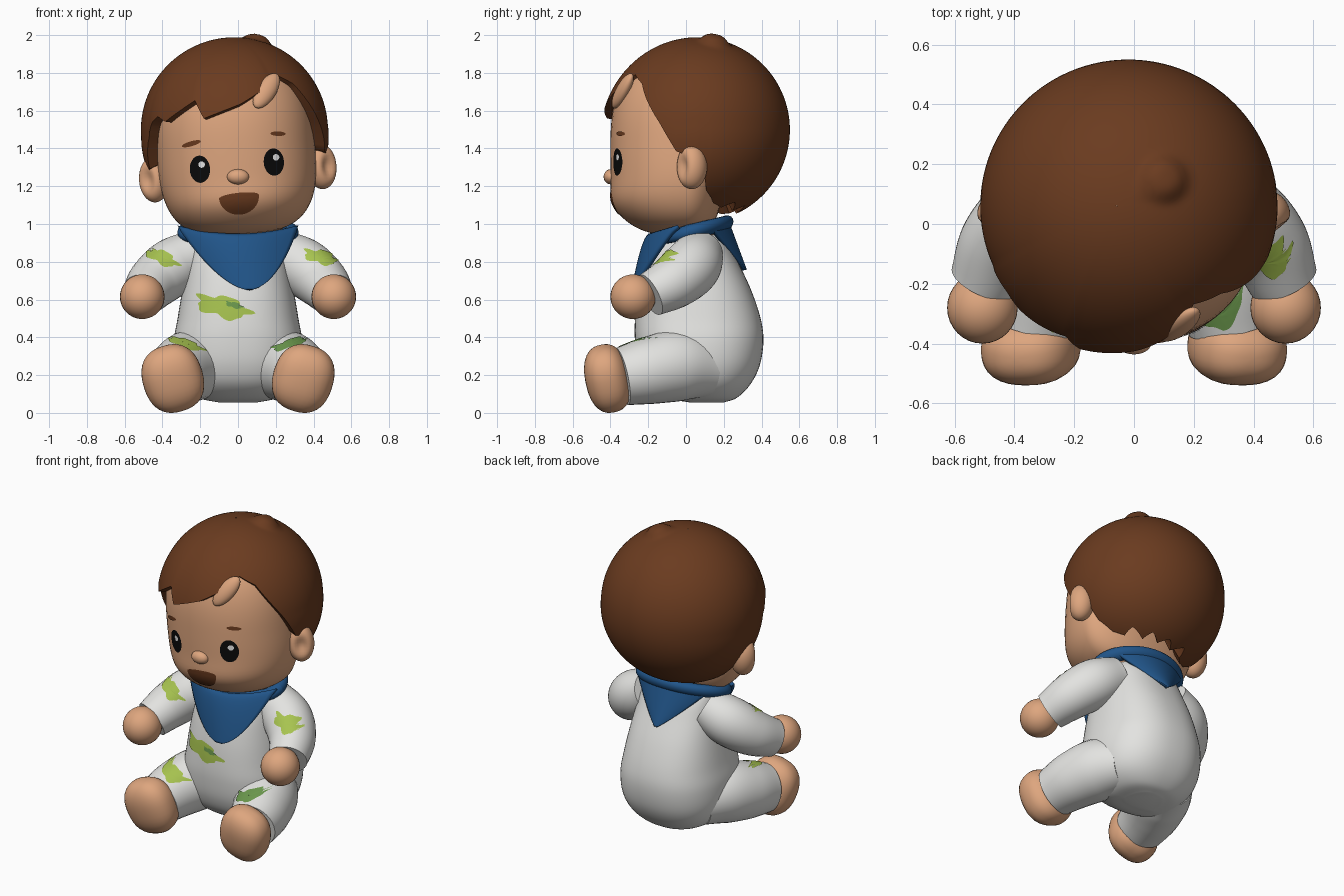
import bpy, bmesh
from math import sin, cos, pi, radians, asin, exp
from mathutils import Vector, Matrix, Euler
from mathutils.bvhtree import BVHTree

cube = bpy.data.objects.get("Cube")
if cube:
    bpy.data.objects.remove(cube)


def material(name, r, g, b):
    m = bpy.data.materials.new(name)
    m.use_nodes = True
    m.diffuse_color = (r, g, b, 1)
    node = next(n for n in m.node_tree.nodes if n.type == 'BSDF_PRINCIPLED')
    node.inputs["Base Color"].default_value = (r, g, b, 1)
    node.inputs["Roughness"].default_value = 0.7
    return m


SKIN = material("skin", .73, .38, .21)
HAIR = material("hair brown", .145, .044, .014)
CLOTH = material("suit white", .77, .77, .75)
BLUE = material("scarf blue", .015, .09, .25)
LIME = material("lime green", .39, .55, .08)
GREEN = material("leaf green", .15, .32, .075)
BLACK = material("eye black", .003, .003, .003)
SHINE = material("eye shine", .8, .8, .8)

# The head leans a little to one side
HEAD = (Matrix.Translation((.02, 0, 1)) @ Matrix.Rotation(radians(-4.5), 4, 'Y')
        @ Matrix.Translation((0, 0, -1)))
parts = []


def finish(name, bm, mat, matrix=None):
    """Turn a bmesh into an object and return a tree for projecting onto it."""
    if matrix:
        bm.transform(matrix)
    bmesh.ops.recalc_face_normals(bm, faces=bm.faces)
    tree = BVHTree.FromBMesh(bm)
    mesh = bpy.data.meshes.new(name)
    bm.to_mesh(mesh)
    bm.free()
    mesh.materials.append(mat)
    ob = bpy.data.objects.new(name, mesh)
    bpy.context.scene.collection.objects.link(ob)
    parts.append(ob)
    return tree


def loft(name, rings, mat, matrix=None, caps=True, closed=True):
    bm = bmesh.new()
    rows = [[bm.verts.new(p) for p in ring] for ring in rings]
    n = len(rows[0])
    for a, b in zip(rows, rows[1:]):
        for i in range(n if closed else n - 1):
            j = (i + 1) % n
            bm.faces.new((a[i], a[j], b[j], b[i]))
    if caps:
        bm.faces.new(rows[0])
        bm.faces.new(rows[-1])
    return finish(name, bm, mat, matrix)


def spline(points, steps=6):
    """Smooth curve through tuples of any length."""
    pts = [Vector(p) for p in points]
    pts = [2 * pts[0] - pts[1]] + pts + [2 * pts[-1] - pts[-2]]
    out = []
    for a, b, c, d in zip(pts, pts[1:], pts[2:], pts[3:]):
        for k in range(steps):
            t = k / steps
            out.append(.5 * (2 * b + (c - a) * t + (2 * a - 5 * b + 4 * c - d) * t * t
                             + (3 * b - a - 3 * c + d) * t ** 3))
    return out + [pts[-2]]


def oval(z, rx, front, back, cy=0, power=2.0, n=64):
    """Horizontal rounded ring with separate front and back depth."""
    ring = []
    for i in range(n):
        c, s = cos(2 * pi * i / n), sin(2 * pi * i / n)
        x = abs(c) ** (2 / power) * (1 if c > 0 else -1)
        y = abs(s) ** (2 / power)
        ring.append((rx * x, cy + (back * y if s > 0 else -front * y), z))
    return ring


def limb(name, points, mat, n=32):
    path = spline(points, 8)
    rings = []
    for i, p in enumerate(path):
        t = (path[min(i + 1, len(path) - 1)] - path[max(i - 1, 0)]).to_3d().normalized()
        u = t.cross(Vector((0, 0, 1))).normalized()
        v = u.cross(t)
        rings.append([p.to_3d() + p[3] * (u * cos(2 * pi * k / n) + v * sin(2 * pi * k / n))
                      for k in range(n)])
    return loft(name, rings, mat)


def ball(name, centre, radii, mat, rot=(0, 0, 0), matrix=None, power=2.0, dent=None):
    bm = bmesh.new()
    bmesh.ops.create_uvsphere(bm, u_segments=32, v_segments=20, radius=1)
    for v in bm.verts:
        v.co /= sum(abs(c) ** power for c in v.co) ** (1 / power)
        if dent:
            d = Vector(dent).normalized()
            v.co -= d * .5 * exp(-((v.co - d).length / .5) ** 2)
    place = (Matrix.Translation(centre) @ Euler([radians(a) for a in rot]).to_matrix().to_4x4()
             @ Matrix.Diagonal((*radii, 1)))
    return finish(name, bm, mat, (matrix or Matrix()) @ place)


def decal(name, tree, x, z, rx, rz, mat, tilt=0, wobble=0, top=1, lift=.004, n=48):
    """Thin painted patch laid on a surface from the front."""
    bm = bmesh.new()
    rows = []
    ca, sa = cos(radians(tilt)), sin(radians(tilt))
    for k in (.02, .2, .4, .6, .8, 1):
        row = []
        for i in range(n):
            a = 2 * pi * i / n
            r = k * (1 + wobble * (sin(5 * a + 1) + .6 * sin(8 * a)))
            px, pz = rx * r * cos(a), rz * r * sin(a) * (top if sin(a) > 0 else 1)
            start = Vector((x + px * ca - pz * sa, -2, z + px * sa + pz * ca))
            hit, normal, _, _ = tree.ray_cast(start, Vector((0, 1, 0)))
            row.append(bm.verts.new(hit + normal * lift) if hit else None)
        rows.append(row)
    for a, b in zip(rows, rows[1:]):
        for i in range(n):
            quad = (a[i], a[i - 1], b[i - 1], b[i])
            if all(quad):
                bm.faces.new(quad)
    if all(rows[0]):
        bm.faces.new(rows[0])
    finish(name, bm, mat)


# Torso: height, half width, front depth, back depth
torso = [(.055, .1, .03, .15), (.08, .21, .15, .22), (.15, .295, .25, .29),
         (.25, .335, .3, .34), (.38, .34, .32, .36), (.5, .32, .32, .345),
         (.65, .295, .305, .295), (.8, .265, .27, .225), (.92, .23, .2, .165), (1, .15, .12, .1)]
body = loft("torso", [oval(*p, cy=.05, power=2.4) for p in spline(torso)], CLOTH)
decal("belly_patch", body, -.08, .56, .14, .055, LIME, -14, .17)
decal("belly_patch_dark", body, -.02, .57, .045, .015, GREEN, -15, .15, lift=.008)

# Arms, hands, legs and feet
for side, s in (("left", 1), ("right", -1)):
    arm = limb(side + "_sleeve", [(s * .2, .07, .85, .13), (s * .34, .03, .775, .153),
                                  (s * .44, -.06, .695, .142), (s * .5, -.19, .625, .118)], CLOTH)
    ball(side + "_hand", (s * .507, -.28, .615), (.118, .12, .118), SKIN)
    decal(side + "_sleeve_patch", arm, .44 if s > 0 else -.405, .822, .092, .035, LIME,
          -14 if s > 0 else -26, .18)
    leg = limb(side + "_leg", [(s * .17, .12, .24, .155), (s * .24, -.04, .25, .188),
                               (s * .3, -.19, .224, .178), (s * .335, -.34, .192, .154)], CLOTH)
    ball(side + "_foot", (s * .345, -.415, .182), (.16, .118, .18), SKIN,
         (12, s * 17, 0), power=2.4)
    decal(side + "_leg_patch", leg, s * .28, .365, .1, .022, GREEN if s > 0 else LIME,
          18 if s > 0 else -20, .15)

# Head
skull_rings = []
for i in range(1, 48):
    c = cos(pi * i / 48)
    p = 2.5 if c > 0 else 3.2
    k = (1 - abs(c) ** p) ** (1 / p)
    z = 1.42 + c * (.5 if c > 0 else .477)
    jaw = 1 + .07 * exp(-((z - 1.1) / .1) ** 2)
    skull_rings.append(oval(z, .42 * k, .4 * k * jaw, .2 * k, power=2.15))
face = loft("head", skull_rings, SKIN, HEAD)
ball("neck", (0, .03, .96), (.24, .18, .1), SKIN)
ball("nose", (0, -.398, 1.25), (.058, .038, .04), SKIN)
for side, s in (("left", 1), ("right", -1)):
    ball(side + "_ear", (s * .445, .03, 1.27), (.08, .082, .12), SKIN,
         matrix=HEAD, dent=(s * .6, -.8, 0))

# Face details
for side, x, z in (("right", -.2, 1.29), ("left", .188, 1.328)):
    decal(side + "_eye", face, x, z, .053, .072, BLACK, 4)
    decal(side + "_eye_shine", face, x + .01, z + .025, .017, .017, SHINE, lift=.008)
decal("right_brow", face, -.245, 1.425, .052, .013, HAIR, 16)
decal("left_brow", face, .21, 1.478, .04, .012, HAIR, -2)
decal("mouth", face, .005, 1.145, .105, .093, HAIR, 6, top=.22)

# Hair shell: hairline as (angle from the front, height from its centre)
hairline = [(-76, -.17), (-68, -.03), (-61, .07), (-54, .1), (-46, .07), (-24, .165), (-18, .07),
            (5, .13), (22, .2), (36, .275), (48, .22), (57, .11), (66, 0), (76, -.15), (92, -.2),
            (98, -.35), (108, -.41), (122, -.43), (135, -.4), (148, -.44), (160, -.41),
            (172, -.44), (185, -.41), (198, -.44), (211, -.4), (224, -.43), (238, -.43),
            (252, -.41), (262, -.35), (268, -.2), (284, -.17)]
TUFT = Vector((.155, .15, 1.955))


def hair_height(a):
    for (a0, h0), (a1, h1) in zip(hairline, hairline[1:]):
        if a0 <= a <= a1:
            return h0 + (h1 - h0) * (a - a0) / (a1 - a0)


def hair_ring(t, tucked=False):
    """Ring a fraction t of the way from crown to hairline."""
    row = []
    for a in range(-76, 284, 2):
        low = asin(hair_height(a) / .49)
        e = pi / 2 + (low - pi / 2) * t
        fringe = max(0, 1 - abs(a + 18) / 48) ** .5
        r = .39 if tucked else .49 + .018 * fringe * t ** 3
        wide = 1.01 + .08 * max(0, -sin(e))
        az = radians(a)
        ray = Vector((wide * cos(e) * sin(az), -cos(e) * cos(az), sin(e)))
        centre = Vector((0, .06, 1.5))
        bump = .036 * exp(-((centre + ray * r - TUFT).length / .07) ** 4)
        row.append(centre + ray * (r + bump))
    return row


hair_rings = [hair_ring(t) for t in [.002] + [k / 50 for k in range(1, 51)]]
loft("hair", hair_rings + [hair_ring(1, True)], HAIR, HEAD, caps=False)
ball("forehead_lock", (.15, -.335, 1.705), (.052, .035, .115), SKIN, (-25, 33, 0))

# Scarf: rolled collar, thinner in front, with a front bib and a back flap
collar = []
for i in range(72):
    a = 2 * pi * i / 72
    tube = .041 + .012 * min(0, sin(a))
    depth = .2 if sin(a) > 0 else .155
    ring = []
    for j in range(16):
        b = 2 * pi * j / 16
        x, y = (.28 + tube * cos(b)) * cos(a), .01 + (depth + tube * cos(b)) * sin(a)
        ring.append((x, y, .953 + .24 * y + tube * sin(b)))
    collar.append(ring)
loft("scarf_collar", collar + collar[:1], BLUE, caps=False)


def cloth(name, point):
    rows = [[point(-1 + i / 12, min(j / 24, .995)) for i in range(25)] for j in range(25)]
    loft(name, rows, BLUE, caps=False, closed=False)
    mod = parts[-1].modifiers.new("thickness", 'SOLIDIFY')
    mod.thickness = .025
    mod.offset = 0


def bib(u, v):
    w = 1 - v
    top = .94 + .045 * u * u
    return (.315 * u * w ** .56 + .06 * v, -.188 - .088 * v ** .6 + .15 * u * u * w,
            top + (.65 - top) * v)


def flap(u, v):
    w = 1 - v
    return (.26 * u * w ** .9, .225 + .085 * v - .1 * u * u * w, .985 - .23 * v)


cloth("scarf_bib", bib)
cloth("scarf_flap", flap)

# Smooth shading with crisp borders
bpy.ops.object.select_all(action='DESELECT')
for ob in parts:
    ob.select_set(True)
bpy.context.view_layer.objects.active = parts[0]
bpy.ops.object.shade_smooth_by_angle(angle=radians(45))
